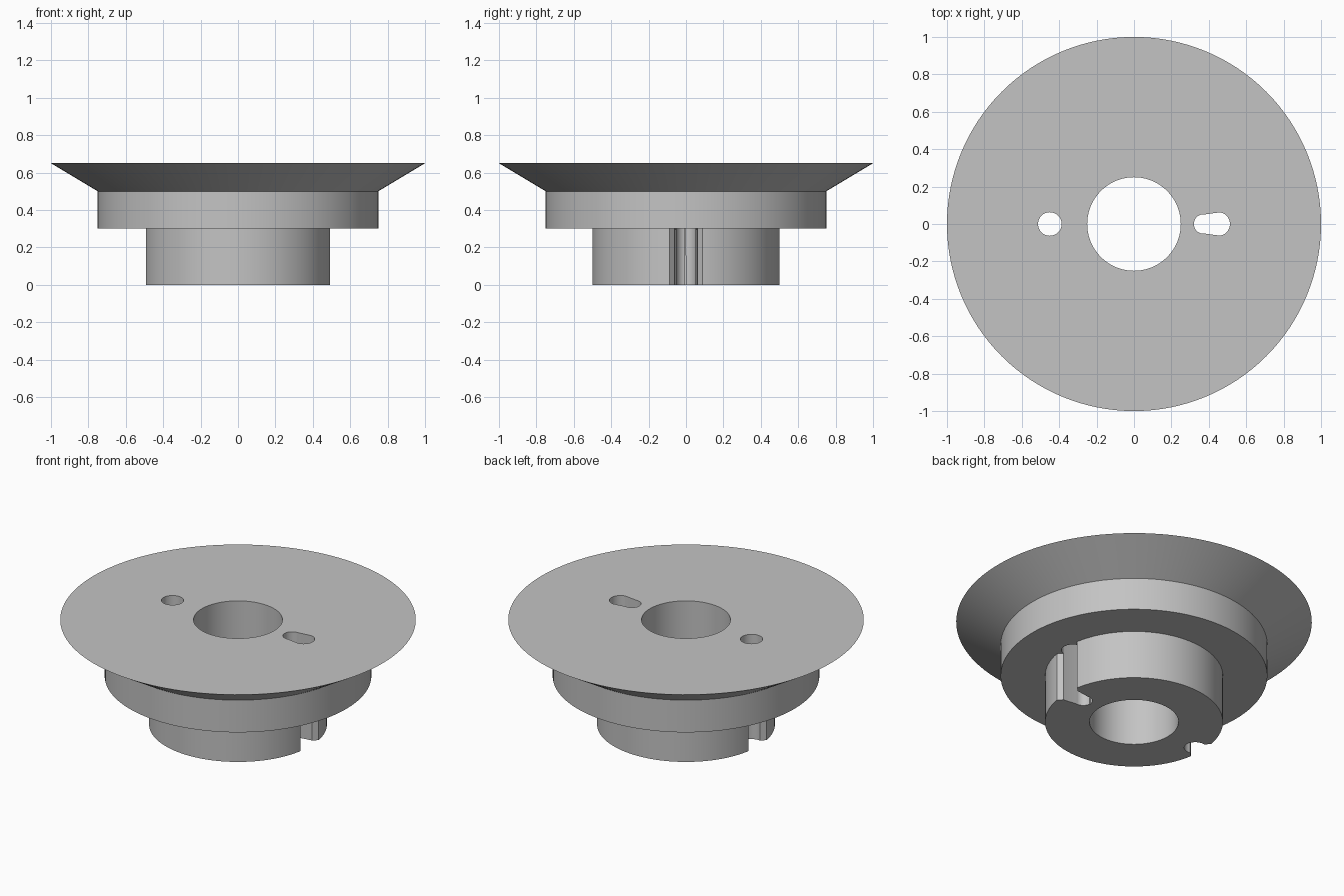
import bpy, bmesh
from math import pi, sin, cos, acos, radians

cube = bpy.data.objects.get("Cube")
if cube:
    bpy.data.objects.remove(cube)

grey = bpy.data.materials.new("light_grey")
grey.use_nodes = True
colour = (0.55, 0.55, 0.55, 1)
grey.diffuse_color = colour
grey.node_tree.nodes["Principled BSDF"].inputs["Base Color"].default_value = colour


def add_object(name, bm):
    bmesh.ops.recalc_face_normals(bm, faces=bm.faces)
    mesh = bpy.data.meshes.new(name)
    bm.to_mesh(mesh)
    bm.free()
    mesh.materials.append(grey)
    obj = bpy.data.objects.new(name, mesh)
    bpy.context.collection.objects.link(obj)
    return obj


def lathe(name, profile, steps=128):
    """Closed (radius, height) profile turned about z."""
    bm = bmesh.new()
    rings = [[bm.verts.new((r * cos(2 * pi * i / steps), r * sin(2 * pi * i / steps), z))
              for r, z in profile] for i in range(steps)]
    n = len(profile)
    for i in range(steps):
        a, b = rings[i], rings[(i + 1) % steps]
        for j in range(n):
            k = (j + 1) % n
            bm.faces.new((a[j], b[j], b[k], a[k]))
    return add_object(name, bm)


def prism(name, outline, z0, z1):
    bm = bmesh.new()
    face = bm.faces.new([bm.verts.new((x, y, z0)) for x, y in outline])
    new = bmesh.ops.extrude_face_region(bm, geom=[face])["geom"]
    bmesh.ops.translate(bm, vec=(0, 0, z1 - z0),
                        verts=[v for v in new if isinstance(v, bmesh.types.BMVert)])
    return add_object(name, bm)


def arc(cx, r, start, end, steps=32):
    return [(cx + r * cos(start + (end - start) * i / steps),
             r * sin(start + (end - start) * i / steps)) for i in range(steps + 1)]


# Hub, collar and flared flange around one bore
body = lathe("flanged_hub", [(0.25, 0), (0.5, 0), (0.5, 0.3), (0.75, 0.3),
                             (0.75, 0.5), (1, 0.65), (0.25, 0.65)])

# Round pin hole, and a tapered slot made of two arcs joined by tangents
pin, big, small, slot_in = 0.45, 0.063, 0.052, 0.372
t = acos((big - small) / (pin - slot_in))
slot = arc(pin, big, -t, t) + arc(slot_in, small, t, 2 * pi - t)
hole = arc(-pin, big, 0, 2 * pi)[:-1]
cutters = [prism("slot_cutter", slot, -0.1, 0.8),
           prism("hole_cutter", hole, -0.1, 0.8)]

# Splayed mouths where the holes break through the hub's rim
for side, s in (("left", 1), ("right", -1)):
    mouth = [(s * 0.45, -0.047), (s * 0.55, -0.147), (s * 0.55, 0.147), (s * 0.45, 0.047)]
    cutters.append(prism(side + "_mouth_cutter", mouth, -0.1, 0.3))

bpy.context.view_layer.objects.active = body
body.select_set(True)
for cutter in cutters:
    mod = body.modifiers.new(cutter.name, "BOOLEAN")
    mod.operation = "DIFFERENCE"
    mod.solver = "EXACT"
    mod.object = cutter
    bpy.ops.object.modifier_apply(modifier=mod.name)
    bpy.data.objects.remove(cutter)

bpy.ops.object.shade_smooth_by_angle(angle=radians(25))
